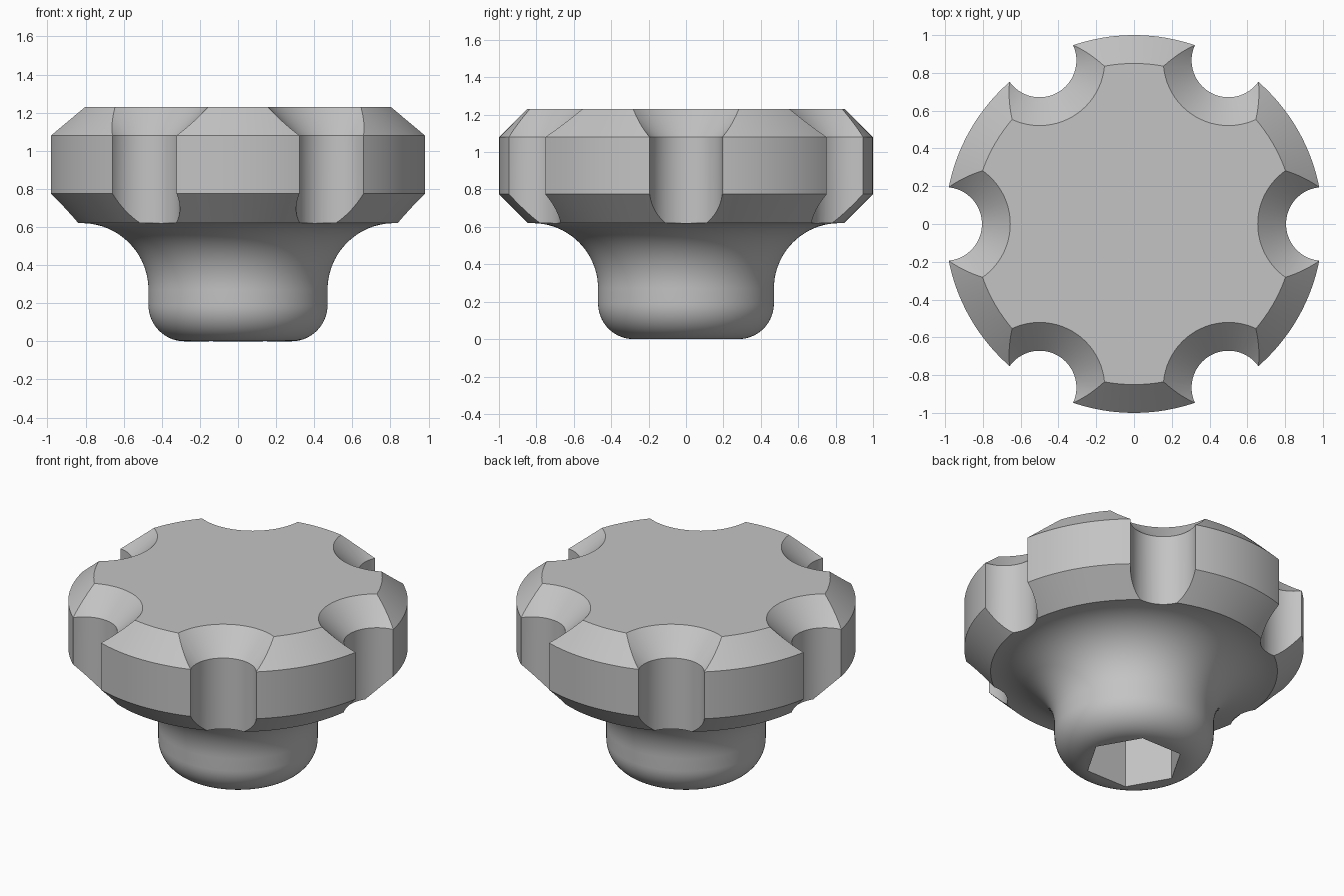
import bpy, bmesh
from math import sin, cos, pi, radians

cube = bpy.data.objects.get("Cube")
if cube:
    bpy.data.objects.remove(cube, do_unlink=True)

# single grey material
GREY = (0.55, 0.55, 0.55, 1)
mat = bpy.data.materials.new("plain grey")
mat.use_nodes = True
mat.diffuse_color = GREY
mat.node_tree.nodes["Principled BSDF"].inputs["Base Color"].default_value = GREY


def lathe(bm, profile, segments, cx=0.0, cy=0.0):
    """Closed solid of revolution from (radius, z) points, listed bottom to top."""
    rings = []
    for r, z in profile:
        rings.append([bm.verts.new((cx + r * cos(2 * pi * i / segments),
                                    cy + r * sin(2 * pi * i / segments), z))
                      for i in range(segments)])
    for low, high in zip(rings, rings[1:]):
        for i in range(segments):
            j = (i + 1) % segments
            bm.faces.new((low[i], low[j], high[j], high[i]))
    bm.faces.new(rings[0][::-1])
    bm.faces.new(rings[-1])


def arc(cx, cz, r, start, end, steps):
    angles = [radians(start + (end - start) * i / steps) for i in range(steps + 1)]
    return [(cx + r * cos(a), cz + r * sin(a)) for a in angles]


def make_object(name, bm):
    mesh = bpy.data.meshes.new(name)
    bm.to_mesh(mesh)
    bm.free()
    mesh.materials.append(mat)
    obj = bpy.data.objects.new(name, mesh)
    bpy.context.collection.objects.link(obj)
    return obj


# knob body: rounded stem foot, flared neck, chamfered head
TOP = 1.23
profile = arc(0.28, 0.19, 0.19, -90, 0, 14)
profile += arc(0.82, 0.27, 0.35, 180, 90, 20)
profile += [(0.845, 0.62), (1, 0.775), (1, 1.08), (0.85, TOP)]
bm = bmesh.new()
lathe(bm, profile, 144)
knob = make_object("knob", bm)

# finger notches: straight flutes that widen into a cone at the top
bm = bmesh.new()
extra = 0.05
for k in range(6):
    a = k * pi / 3
    lathe(bm, [(0.195, 0.45), (0.195, 1.08), (0.345 + extra, TOP + extra)],
          72, cos(a), sin(a))

# hexagonal socket in the foot
lathe(bm, [(0.29, -0.1), (0.29, 0.5)], 6)
cutter = make_object("notch_and_socket_cutter", bm)
cutter.hide_render = True

cut = knob.modifiers.new("cuts", 'BOOLEAN')
cut.operation = 'DIFFERENCE'
cut.solver = 'EXACT'
cut.object = cutter

for obj in bpy.context.selected_objects:
    obj.select_set(False)
bpy.context.view_layer.objects.active = knob
knob.select_set(True)
bpy.ops.object.modifier_apply(modifier=cut.name)
bpy.data.objects.remove(cutter, do_unlink=True)
bpy.ops.object.shade_smooth_by_angle(angle=radians(30))
